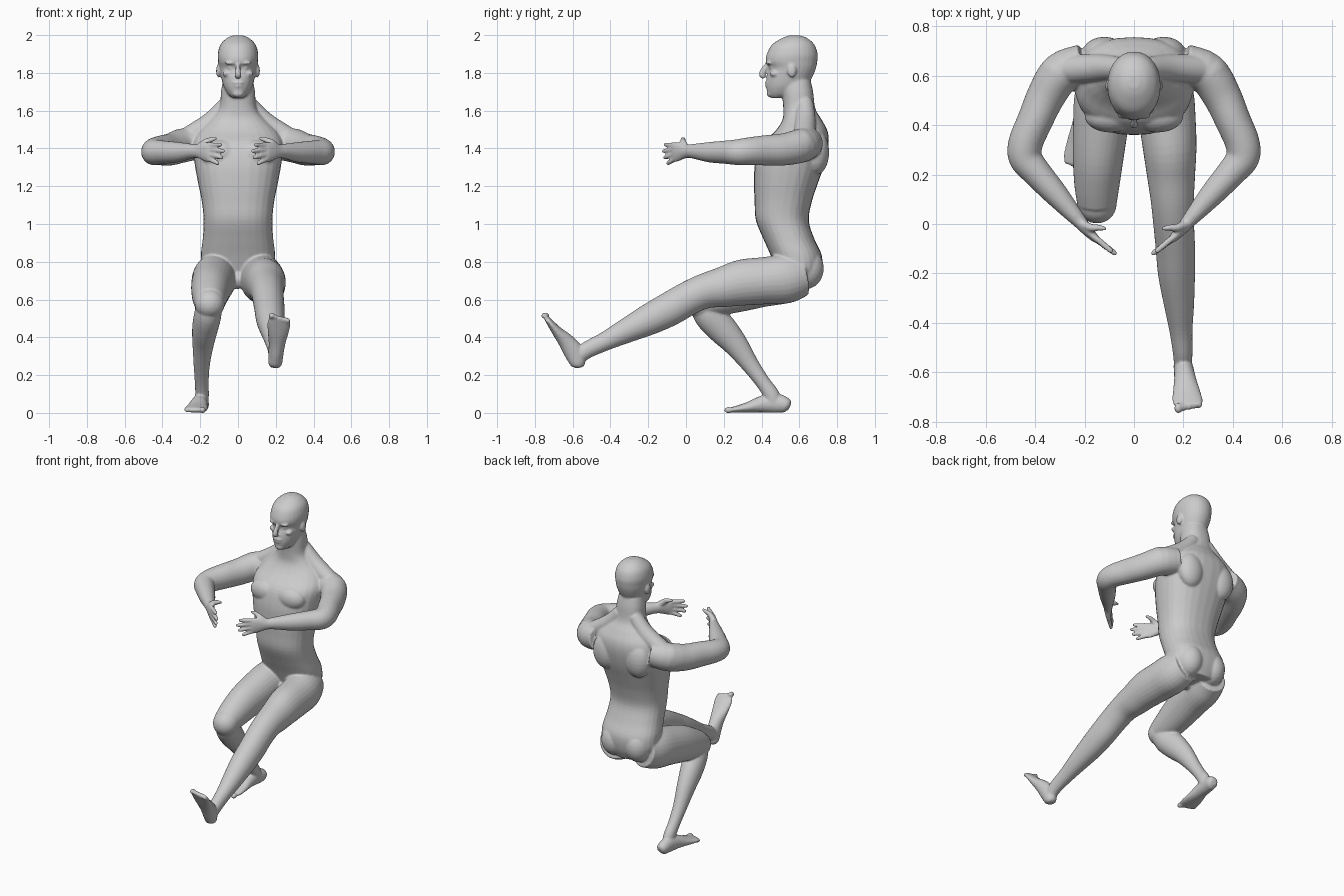
import bpy, bmesh, math
from mathutils import Vector, Matrix

bm = bmesh.new()
SEG = 28


def spline(rows, steps=4):
    """Catmull-Rom interpolation of whole rows (position and radii)."""
    rows = [Vector(r) for r in rows]
    out = []
    for i in range(len(rows) - 1):
        p1, p2 = rows[i], rows[i + 1]
        p0 = rows[i - 1] if i else p1 * 2 - p2
        p3 = rows[i + 2] if i + 2 < len(rows) else p2 * 2 - p1
        for k in range(steps):
            t = k / steps
            out.append(0.5 * (2 * p1 + (p2 - p0) * t + (2 * p0 - 5 * p1 + 4 * p2 - p3) * t * t
                              + (3 * p1 - p0 - 3 * p2 + p3) * t ** 3))
    return out + [rows[-1]]


def tube(rows, ref, axis=None, power=2.0, sx=1):
    """Closed loft; rows are x, y, z, radius along ref, radius across ref."""
    pts = spline([(r[0] * sx, *r[1:]) for r in rows])
    cen = [Vector(p[:3]) for p in pts]
    rings = []
    for i, p in enumerate(pts):
        t = axis or (cen[min(i + 1, len(cen) - 1)] - cen[max(i - 1, 0)]).normalized()
        u = (ref - t * ref.dot(t)).normalized()
        v = t.cross(u)
        ring = []
        for k in range(SEG):
            a = 2 * math.pi * k / SEG
            c, s = math.cos(a), math.sin(a)
            c = math.copysign(abs(c) ** (2 / power), c)
            s = math.copysign(abs(s) ** (2 / power), s)
            ring.append(bm.verts.new(cen[i] + u * c * max(p[3], .003) + v * s * max(p[4], .003)))
        rings.append(ring)
    for a, b in zip(rings, rings[1:]):
        for k in range(SEG):
            j = (k + 1) % SEG
            bm.faces.new((a[k], a[j], b[j], b[k]))
    bm.faces.new(rings[0][::-1])
    bm.faces.new(rings[-1])


def blob(c, r):
    m = Matrix.Translation(c) @ Matrix.Diagonal((*r, 1))
    bmesh.ops.create_icosphere(bm, subdivisions=3, radius=1, matrix=m)


X, Z = Vector((1, 0, 0)), Vector((0, 0, 1))

# torso and neck: y, z, half width, half depth
torso = [(.60, .67, .10, .085), (.60, .74, .185, .115), (.585, .83, .197, .135),
         (.545, .92, .187, .135), (.51, 1.02, .182, .14), (.515, 1.12, .192, .152),
         (.53, 1.22, .212, .17), (.55, 1.32, .23, .185), (.575, 1.42, .24, .18),
         (.61, 1.49, .21, .14), (.615, 1.55, .15, .105), (.60, 1.61, .10, .085),
         (.59, 1.70, .09, .083), (.58, 1.76, .08, .08)]
tube([(0, *r) for r in torso], X, Z, 2.35)

# head: front y, back y, z, half width
head = [(.45, .51, 1.668, .03), (.432, .60, 1.69, .055), (.425, .64, 1.73, .077),
        (.428, .67, 1.78, .09), (.44, .688, 1.825, .099), (.422, .695, 1.86, .105),
        (.428, .697, 1.90, .107), (.455, .68, 1.95, .093), (.51, .64, 1.985, .058),
        (.55, .60, 1.999, .022)]
tube([(0, (f + b) / 2, z, w, (b - f) / 2) for f, b, z, w in head], X, Z, 2.1)

# nose, lips, chin, groin
tube([(0, .435, 1.85, .011, .012), (0, .412, 1.815, .013, .018),
      (0, .402, 1.79, .018, .016), (0, .415, 1.775, .015, .01)], X)
blob((0, .428, 1.748), (.03, .011, .007))
blob((0, .43, 1.731), (.026, .011, .008))
blob((0, .45, 1.69), (.032, .024, .02))
blob((0, .51, .705), (.035, .05, .05))

arm = [(.20, .645, 1.43, .085, .085), (.295, .61, 1.415, .09, .085), (.355, .52, 1.395, .085, .078),
       (.40, .42, 1.39, .08, .072), (.438, .33, 1.385, .073, .07), (.44, .27, 1.38, .068, .068),
       (.40, .215, 1.38, .062, .06), (.32, .125, 1.38, .054, .05), (.25, .045, 1.385, .04, .036),
       (.215, .005, 1.385, .036, .028), (.185, -.03, 1.385, .048, .022),
       (.155, -.06, 1.38, .053, .016), (.145, -.068, 1.38, .046, .01)]
fingers = [((.155, -.057, 1.418), (.085, -.115, 1.42)), ((.152, -.062, 1.395), (.07, -.124, 1.385)),
           ((.152, -.062, 1.37), (.08, -.118, 1.35)), ((.155, -.058, 1.345), (.10, -.10, 1.318))]

for s in (1, -1):
    # arm and hand
    tube(arm, Z, sx=s)
    blob((s * .465, .295, 1.37), (.045, .045, .045))
    for a, b in fingers:
        a, b = Vector(a), Vector(b)
        tube([(*a, .015, .013), (*a.lerp(b, .5), .0125, .0125),
              (*a.lerp(b, .9), .011, .011), (*b, .005, .005)], Z, sx=s)
    tube([(.21, .0, 1.40, .022, .02), (.175, -.015, 1.432, .018, .016),
          (.14, -.015, 1.447, .013, .013), (.112, -.02, 1.453, .007, .007)], Z, sx=s)
    # shoulder, trapezius, chest, shoulder blade, buttock
    blob((s * .30, .61, 1.42), (.085, .078, .085))
    tube([(.05, .63, 1.64, .045, .045), (.14, .632, 1.54, .055, .055),
          (.27, .625, 1.455, .058, .055)], Vector((0, 1, 0)), sx=s)
    blob((s * .095, .435, 1.37), (.105, .065, .075))
    blob((s * .12, .69, 1.38), (.09, .068, .12))
    blob((s * .088, .635, .765), (.088, .095, .11))
    # brow, eye, cheek, ear
    blob((s * .038, .44, 1.852), (.032, .016, .009))
    blob((s * .037, .457, 1.826), (.018, .014, .011))
    blob((s * .058, .468, 1.795), (.025, .025, .016))
    blob((s * .104, .56, 1.81), (.012, .024, .036))

# extended leg
tube([(.105, .62, .73, .10, .11), (.125, .53, .71, .115, .13), (.135, .42, .70, .115, .125),
      (.145, .30, .69, .108, .122), (.15, .20, .667, .098, .108), (.155, .10, .645, .088, .093),
      (.16, .01, .605, .083, .09), (.167, -.09, .548, .08, .09), (.172, -.20, .492, .075, .082),
      (.182, -.32, .433, .062, .065), (.19, -.43, .378, .047, .05), (.197, -.52, .335, .04, .045),
      (.198, -.57, .30, .036, .042)], X)

# bent leg: thigh, knee, shin
tube([(-.105, .62, .73, .10, .11), (-.125, .52, .71, .115, .13), (-.135, .40, .685, .112, .125),
      (-.145, .27, .65, .103, .118), (-.15, .16, .612, .092, .10), (-.15, .08, .585, .08, .08)], X)
blob((-.15, .08, .578), (.08, .078, .08))
tube([(-.15, .085, .585, .065, .065), (-.16, .12, .52, .072, .08), (-.175, .19, .445, .068, .08),
      (-.185, .265, .36, .056, .065), (-.192, .34, .255, .043, .047), (-.192, .405, .165, .037, .039),
      (-.19, .45, .10, .036, .042), (-.19, .465, .06, .034, .04)], X)


def foot(origin, fwd, up):
    """Foot along fwd; rows are distance, height, half width, half thickness."""
    fwd, up = Vector(fwd).normalized(), Vector(up).normalized()
    rows = [(0, .035, .022, .02), (.02, .042, .036, .04), (.08, .052, .04, .052),
            (.15, .046, .045, .044), (.22, .03, .056, .029), (.28, .02, .062, .019),
            (.315, .015, .054, .014)]
    tube([(*(Vector(origin) + fwd * d + up * h), w, t) for d, h, w, t in rows], X)
    # toes, longest on the inner side
    inner = -1 if origin[0] > 0 else 1
    for k in range(5):
        c = Vector(origin) + fwd * (.328 - .008 * k) + up * .015
        c.x += inner * (.042 - .022 * k)
        r = .017 if k == 0 else .0125
        blob(c, (r, r * 1.3, r))


foot((.195, -.598, .222), (.08, -.49, .87), (0, .87, .49))
foot((-.187, .55, 0), (-.13, -1, 0), (0, 0, 1))

# one continuous skin over all the parts
bmesh.ops.recalc_face_normals(bm, faces=bm.faces[:])
mesh = bpy.data.meshes.new("human_figure")
bm.to_mesh(mesh)
bm.free()
body = bpy.data.objects.new("human_figure", mesh)
bpy.context.collection.objects.link(body)
rem = body.modifiers.new("skin", 'REMESH')
rem.mode = 'VOXEL'
rem.voxel_size = .006
rem.use_smooth_shade = True
smooth = body.modifiers.new("soften", 'SMOOTH')
smooth.factor = .5
smooth.iterations = 7
